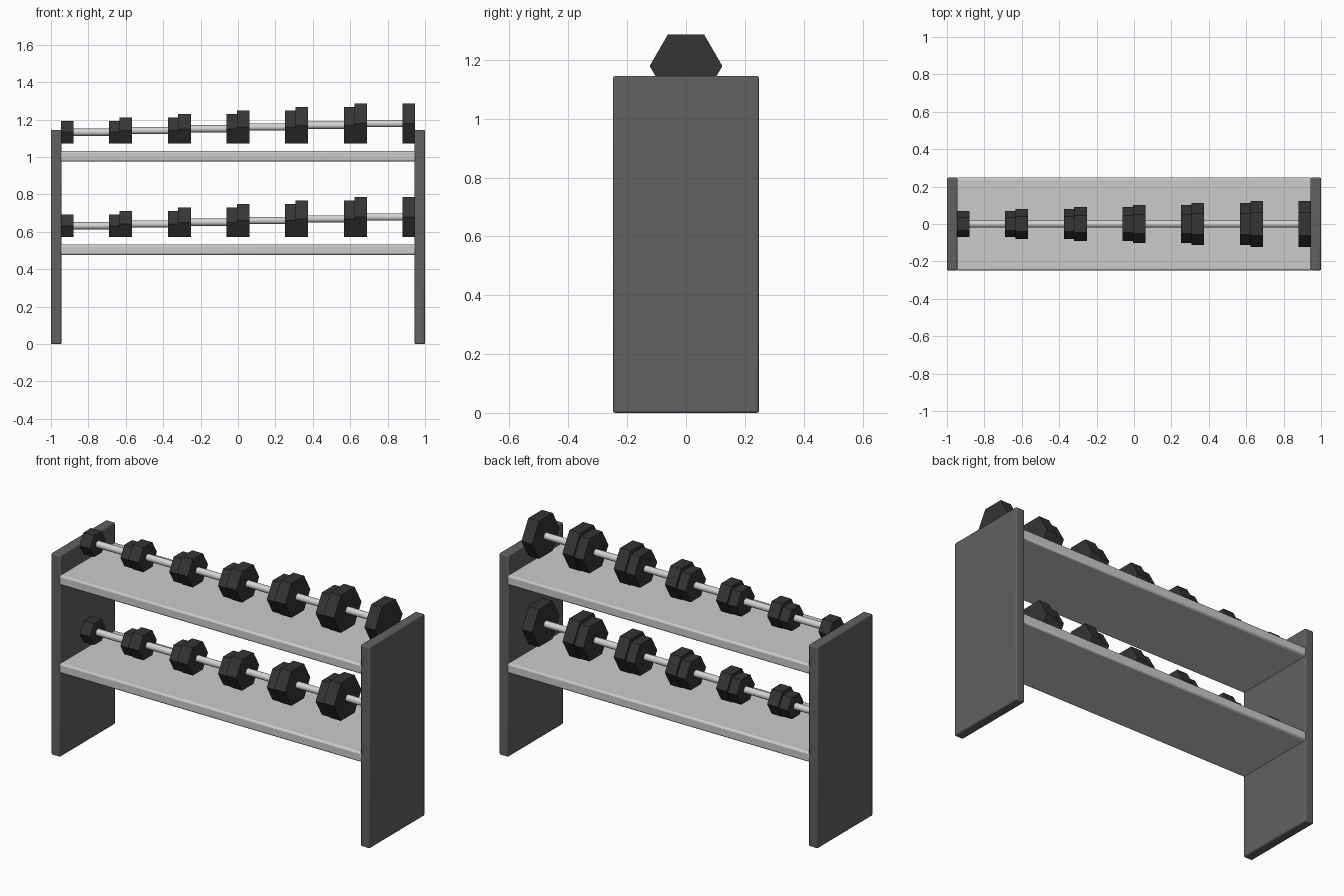
import bpy
import math

# Remove the default cube
cube = bpy.data.objects.get("Cube")
if cube:
    bpy.data.objects.remove(cube, do_unlink=True)


def material(name, grey):
    mat = bpy.data.materials.new(name)
    mat.use_nodes = True
    colour = (grey, grey, grey, 1)
    mat.diffuse_color = colour
    mat.node_tree.nodes["Principled BSDF"].inputs["Base Color"].default_value = colour
    return mat


frame_grey = material("dark grey frame", 0.12)
shelf_grey = material("light grey shelf", 0.6)
handle_steel = material("steel handle", 0.65)
rubber_black = material("black rubber", 0.035)


def finish(name, mat):
    obj = bpy.context.object
    obj.name = name
    obj.data.materials.append(mat)
    return obj


def board(name, location, size, bevel, mat):
    bpy.ops.mesh.primitive_cube_add(size=1, location=location)
    obj = finish(name, mat)
    obj.scale = size
    bpy.ops.object.transform_apply(location=False, rotation=False, scale=True)
    mod = obj.modifiers.new("rounded edges", 'BEVEL')
    mod.width = bevel
    mod.segments = 2
    bpy.ops.object.shade_smooth_by_angle()


def bar(name, sides, radius, length, location, mat):
    # Prism lying along x, with corners pointing to front and back
    bpy.ops.mesh.primitive_cylinder_add(vertices=sides, radius=radius, depth=length,
                                        location=location,
                                        rotation=(0, math.pi / 2, 0))
    return finish(name, mat)


def dumbbell(label, x, base, radius):
    z = base + radius * math.cos(math.pi / 6)
    for side, offset in (("right", -HEAD_X), ("left", HEAD_X)):
        bar(f"{label}_{side}_head", 6, radius, HEAD_WIDTH, (x + offset, 0, z), rubber_black)
    bar(f"{label}_handle", 24, 0.019, 2 * HEAD_X, (x, 0, z), handle_steel)
    bpy.ops.object.shade_smooth_by_angle()


HEAD_X, HEAD_WIDTH = 0.129, 0.067
HEIGHT, DEPTH, THICK = 1.145, 0.496, 0.056

# Side panels
for side, sign in (("right", -1), ("left", 1)):
    board(f"{side}_side_panel", (sign * (1 - THICK / 2), 0, HEIGHT / 2),
          (THICK, DEPTH, HEIGHT), 0.007, frame_grey)

# Shelves, each with a row of dumbbells growing in size
for level, z in (("lower", 0.504), ("upper", 1.004)):
    board(f"{level}_shelf", (0, 0, z), (1.904, DEPTH + 0.001, THICK), 0.01, shelf_grey)
    for i in range(6):
        dumbbell(f"{level}_dumbbell_{i + 1}", (i - 2.5) * 0.314, z + 0.068,
                 0.07 + 0.0107 * i)

# Turn the hexagonal heads so that a flat side faces down
for obj in bpy.data.objects:
    if obj.name.endswith("_head"):
        top = max(v.co.x for v in obj.data.vertices)
        side = max(v.co.y for v in obj.data.vertices)
        if top > side:
            obj.rotation_euler = (math.pi / 2, 0, math.pi / 2)
            obj.rotation_euler = (math.pi / 6, math.pi / 2, 0)
